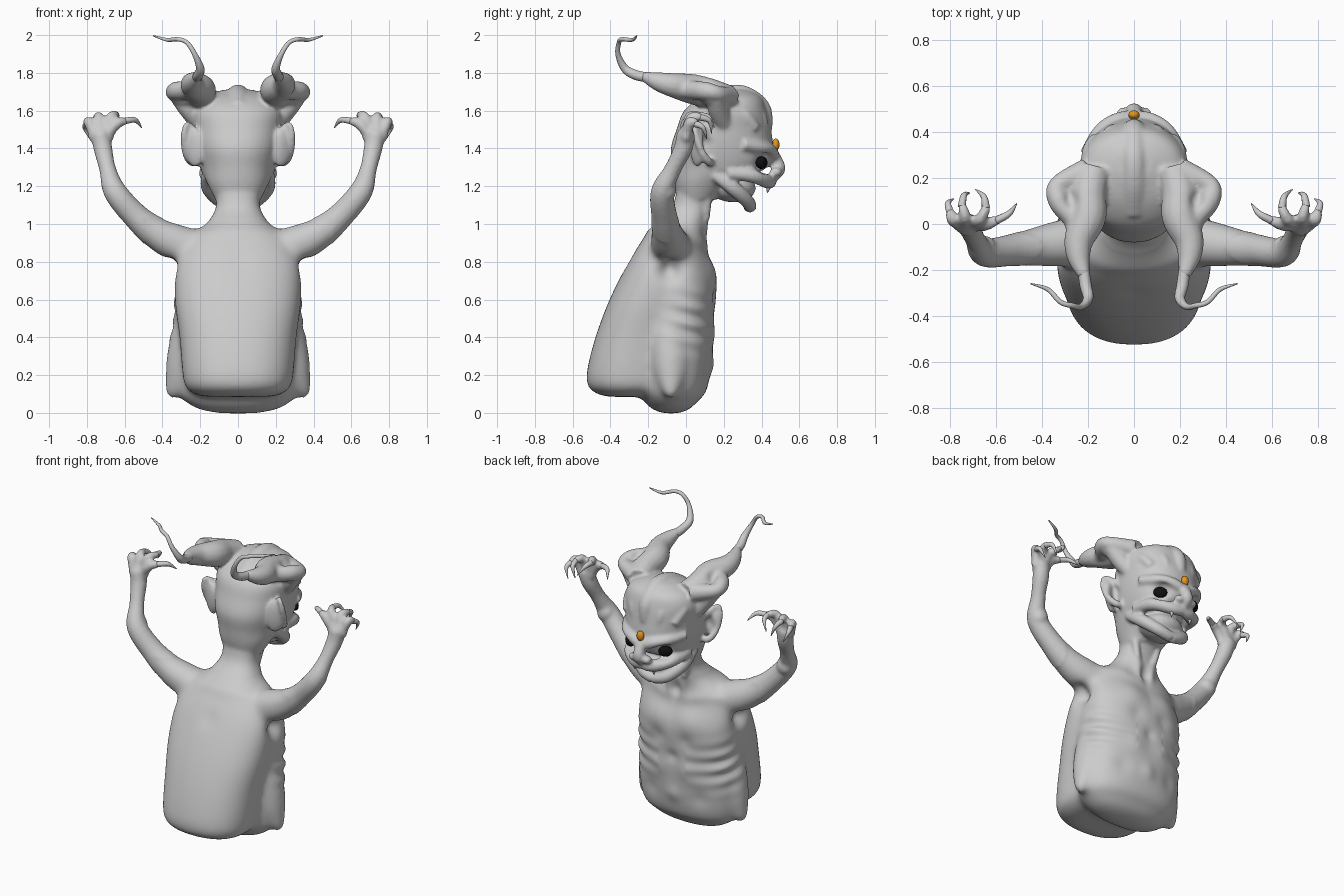
import bpy, bmesh, math
from mathutils import Vector, Matrix, Quaternion


def smooth_path(pts, steps):
    """Catmull-Rom through tuples of any length."""
    out = []
    for i in range(len(pts) - 1):
        p0, p1, p2, p3 = (pts[max(0, min(len(pts) - 1, i + k))] for k in (-1, 0, 1, 2))
        for s in range(steps):
            t = s / steps
            out.append([0.5 * (2 * b + (c - a) * t + (2 * a - 5 * b + 4 * c - d) * t * t
                               + (3 * b - a - 3 * c + d) * t ** 3)
                        for a, b, c, d in zip(p0, p1, p2, p3)])
    out.append(list(pts[-1]))
    return out


def skin(bm, rings):
    vs = [[bm.verts.new(p) for p in r] for r in rings]
    n = len(vs[0])
    for a, b in zip(vs, vs[1:]):
        for i in range(n):
            bm.faces.new((a[i], a[(i + 1) % n], b[(i + 1) % n], b[i]))
    bm.faces.new(vs[0][::-1])
    bm.faces.new(vs[-1])


def loft(bm, sections, power=2.0, n=48):
    """Stacked rounded sections (z, centre y, half width, half depth)."""
    rings = []
    for z, cy, rx, ry in smooth_path(sections, 5):
        ring = []
        for i in range(n):
            a = 2 * math.pi * i / n
            c, s = math.cos(a), math.sin(a)
            ring.append((math.copysign(abs(c) ** (2 / power), c) * rx,
                         cy + math.copysign(abs(s) ** (2 / power), s) * ry, z))
        rings.append(ring)
    skin(bm, rings)


def tube(bm, pts, side=1, steps=6, n=14):
    """Tapered tube through (x, y, z, radius)."""
    path = smooth_path(pts, steps)
    cs = [Vector((p[0] * side, p[1], p[2])) for p in path]
    rot, prev, rings = Quaternion(), Vector((0, 0, 1)), []
    for i, c in enumerate(cs):
        t = (cs[min(i + 1, len(cs) - 1)] - cs[max(i - 1, 0)]).normalized()
        rot = prev.rotation_difference(t) @ rot
        prev, r = t, max(path[i][3], 0.002)
        rings.append([c + rot @ Vector((r * math.cos(6.28318 * k / n), r * math.sin(6.28318 * k / n), 0))
                      for k in range(n)])
    skin(bm, rings)


def ball(bm, c, r, rot=(0, 0, 0)):
    m = Matrix.Translation(c)
    for ang, ax in zip(rot, 'XYZ'):
        m = m @ Matrix.Rotation(ang, 4, ax)
    bmesh.ops.create_uvsphere(bm, u_segments=24, v_segments=16, radius=1,
                              matrix=m @ Matrix.Diagonal((*r, 1)))


def finish(bm, name, color=None):
    bmesh.ops.recalc_face_normals(bm, faces=bm.faces)
    me = bpy.data.meshes.new(name)
    bm.to_mesh(me)
    bm.free()
    me.polygons.foreach_set('use_smooth', [True] * len(me.polygons))
    ob = bpy.data.objects.new(name, me)
    bpy.context.collection.objects.link(ob)
    if color:
        mat = bpy.data.materials.new(name)
        mat.diffuse_color = color
        me.materials.append(mat)
    return ob


body = bmesh.new()
# Torso, neck, back hump, skull
loft(body, [(-.003, -.08, .1, .04), (.02, -.08, .21, .1), (.06, -.08, .28, .14), (.12, -.07, .33, .18),
            (.3, -.06, .345, .2), (.5, -.06, .34, .21), (.7, -.04, .335, .2), (.85, -.06, .32, .17),
            (.95, -.06, .25, .155), (1.0, -.03, .17, .135), (1.1, .03, .115, .1), (1.25, .08, .14, .12)], 2.3)
loft(body, [(.085, -.3, .17, .11), (.1, -.29, .23, .18), (.14, -.28, .28, .24), (.22, -.27, .295, .255),
            (.4, -.235, .31, .245), (.6, -.18, .335, .225), (.8, -.12, .33, .185), (.93, -.08, .26, .14),
            (.99, -.06, .18, .1)], 2.35)
loft(body, [(1.13, .06, .12, .1), (1.22, .1, .165, .16), (1.3, .18, .2, .25), (1.4, .19, .225, .27),
            (1.5, .2, .235, .25), (1.6, .21, .24, .22), (1.67, .24, .19, .16), (1.71, .26, .08, .07)], 2.2)
# Crest, nose, filled mouth and chin
tube(body, [(0, .06, 1.6, .06), (0, .18, 1.665, .06), (0, .3, 1.68, .055), (0, .4, 1.61, .05), (0, .43, 1.5, .03)])
tube(body, [(0, .43, 1.4, .04), (0, .475, 1.34, .035), (0, .49, 1.29, .037), (0, .46, 1.25, .03)])
ball(body, (0, .25, 1.19), (.14, .12, .075))
for s in (1, -1):
    # Face: brow, nostril, upper lip, jaw, forehead folds
    tube(body, [(.21, .3, 1.42, .03), (.14, .41, 1.4, .035), (.06, .455, 1.38, .035), (0, .46, 1.35, .03)], s)
    ball(body, (.045 * s, .475, 1.275), (.035, .035, .025))
    tube(body, [(.18, .22, 1.27, .03), (.15, .36, 1.255, .04), (.07, .43, 1.225, .038), (0, .45, 1.22, .03)], s)
    tube(body, [(.165, .15, 1.26, .03), (.155, .25, 1.19, .04), (.09, .325, 1.12, .037), (0, .34, 1.09, .035)], s)
    tube(body, [(.09, .15, 1.65, .04), (.1, .3, 1.65, .04), (.1, .39, 1.57, .035), (.08, .42, 1.48, .02)], s)
    tube(body, [(.17, .2, 1.62, .04), (.19, .3, 1.58, .04), (.17, .37, 1.5, .03)], s)
    # Flat horn: two ridges over a wedge-shaped base
    tube(body, [(.17, .24, 1.66, .07), (.2, .13, 1.69, .08), (.2, .03, 1.715, .08), (.24, -.07, 1.735, .065),
                (.24, -.15, 1.755, .05), (.215, -.23, 1.785, .025)], s)
    tube(body, [(.2, .2, 1.53, .05), (.26, .17, 1.61, .055), (.315, .16, 1.68, .05)], s)
    tube(body, [(.2, .23, 1.67, .06), (.33, .17, 1.69, .042), (.325, .1, 1.705, .05), (.26, .02, 1.71, .05),
                (.25, -.06, 1.72, .04)], s)
    ball(body, (.27 * s, .14, 1.67), (.09, .06, .05))
    # Ear: thin shell with a raised rim
    ball(body, (.235 * s, .06, 1.41), (.06, .028, .11), (0, .1 * s, .5 * s))
    tube(body, [(.2, .13, 1.33, .022), (.25, .12, 1.33, .022), (.28, .08, 1.39, .02), (.285, .05, 1.48, .018),
                (.27, .05, 1.53, .014), (.235, .09, 1.5, .018), (.21, .13, 1.45, .02)], s)
    # Arm and palm
    tube(body, [(.2, -.07, .85, .11), (.32, -.085, .895, .105), (.43, -.1, .95, .088), (.54, -.115, 1.04, .07),
                (.65, -.125, 1.17, .062), (.69, -.07, 1.29, .045), (.715, -.015, 1.4, .05), (.73, .0, 1.48, .05)], s)
    ball(body, (.655 * s, -.1, 1.18), (.055, .05, .06))
    ball(body, (.725 * s, 0, 1.47), (.07, .04, .055))
    # Fingers
    for f in ([(.7, 0, 1.46, .03), (.645, 0, 1.53, .03), (.59, .02, 1.545, .02)],
              [(.71, .01, 1.49, .03), (.67, .02, 1.57, .026), (.64, .08, 1.575, .02)],
              [(.74, 0, 1.49, .03), (.735, .03, 1.565, .026), (.75, .085, 1.565, .02)],
              [(.755, 0, 1.46, .03), (.79, .02, 1.54, .028), (.8, .06, 1.53, .02)]):
        tube(body, f, s)
    # Pointed flank flap, collar bone, neck cord
    tube(body, [(.22, -.08, .55, .1), (.25, -.08, .38, .115), (.295, -.08, .22, .095), (.345, -.08, .12, .05),
                (.37, -.08, .085, .025)], s)
    tube(body, [(.28, .0, .9, .03), (.15, .07, .9, .03), (.03, .1, .86, .02)], s)
    tube(body, [(.03, .1, .88, .022), (.06, .105, 1.02, .022), (.1, .12, 1.2, .025)], s)

# Fuse the parts into one skin
raw = finish(body, 'creature_body')
rm = raw.modifiers.new('fuse', 'REMESH')
rm.mode, rm.voxel_size, rm.use_smooth_shade = 'VOXEL', 0.01, True
sm = raw.modifiers.new('soften', 'SMOOTH')
sm.factor, sm.iterations = 0.5, 7
fused = bpy.data.meshes.new_from_object(raw.evaluated_get(bpy.context.evaluated_depsgraph_get()))
raw.modifiers.clear()
raw.data = fused

# Blend the back, shoulders and flanks further
bm = bmesh.new()
bm.from_mesh(fused)
soft = [v for v in bm.verts if v.co.z < 1.03 and abs(v.co.x) < .5]
for _ in range(35):
    bmesh.ops.smooth_vert(bm, verts=soft, factor=.5, use_axis_x=True, use_axis_y=True, use_axis_z=True)
bm.to_mesh(fused)
bm.free()

# Sculpt hollows and bumps: (centre, radius, height along the normal), mirrored in x
dents = [((.33, -.09, .76), .06, -.05), ((.13, .42, 1.325), .045, -.04), ((.12, .15, .76), .09, .015),
         ((.1, .15, .62), .05, -.01), ((.0, .15, .5), .04, -.012), ((.1, .15, .42), .06, .01),
         ((.18, .12, .25), .06, -.01), ((0, .14, .25), .05, .012), ((0, .12, .93), .04, -.02),
         ((0, -.3, .8), .06, -.006), ((.24, .1, 1.42), .035, -.01), ((.27, .1, 1.74), .035, -.015)]
verts = fused.vertices
normals = [v.normal.copy() for v in verts]
for v, nrm in zip(verts, normals):
    q = Vector((abs(v.co.x), v.co.y, v.co.z))
    h = sum(a * math.exp(-(q - Vector(c)).length_squared / r ** 2) for c, r, a in dents)
    # Ribs
    if q.z < .8 and q.x > .1:
        h += .009 * math.sin((q.z + .25 * (q.y + .1)) * 66) * math.exp(
            -((q.z - .48) / .13) ** 2 - ((q.y - .03) / .1) ** 2)
    v.co += nrm * h
fused.polygons.foreach_set('use_smooth', [True] * len(fused.polygons))

# Curling horn tips
tips = bmesh.new()
for s in (1, -1):
    tube(tips, [(.22, -.2, 1.775, .026), (.21, -.27, 1.79, .026), (.2, -.325, 1.825, .022), (.23, -.36, 1.9, .014),
                (.27, -.355, 1.96, .012), (.32, -.34, 1.978, .011), (.375, -.285, 1.975, .01),
                (.45, -.26, 1.997, .003)], s)
finish(tips, 'horn_tips')

# Claws
claws = bmesh.new()
for s in (1, -1):
    for c in ([(.6, .015, 1.545, .018), (.545, .045, 1.55, .014), (.51, .09, 1.51, .002)],
              [(.645, .07, 1.575, .018), (.655, .12, 1.565, .013), (.69, .15, 1.51, .002)],
              [(.75, .075, 1.565, .018), (.74, .125, 1.545, .013), (.715, .135, 1.48, .002)],
              [(.8, .05, 1.53, .018), (.81, .09, 1.51, .013), (.785, .11, 1.45, .002)]):
        tube(claws, c, s, n=10)
finish(claws, 'claws')

# Fangs
teeth = bmesh.new()
for s in (1, -1):
    tube(teeth, [(.07, .425, 1.22, .016), (.07, .435, 1.19, .011), (.068, .43, 1.165, .002)], s, n=8)
finish(teeth, 'fangs')

# Eyes
eyes = bmesh.new()
for s in (1, -1):
    ball(eyes, (.13 * s, .4, 1.325), (.042, .025, .034), (0, 0, -.6 * s))
finish(eyes, 'dark_eyes', (.005, .005, .005, 1))
gem = bmesh.new()
ball(gem, (0, .475, 1.42), (.024, .02, .032))
finish(gem, 'forehead_eye', (.8, .3, .01, 1))
